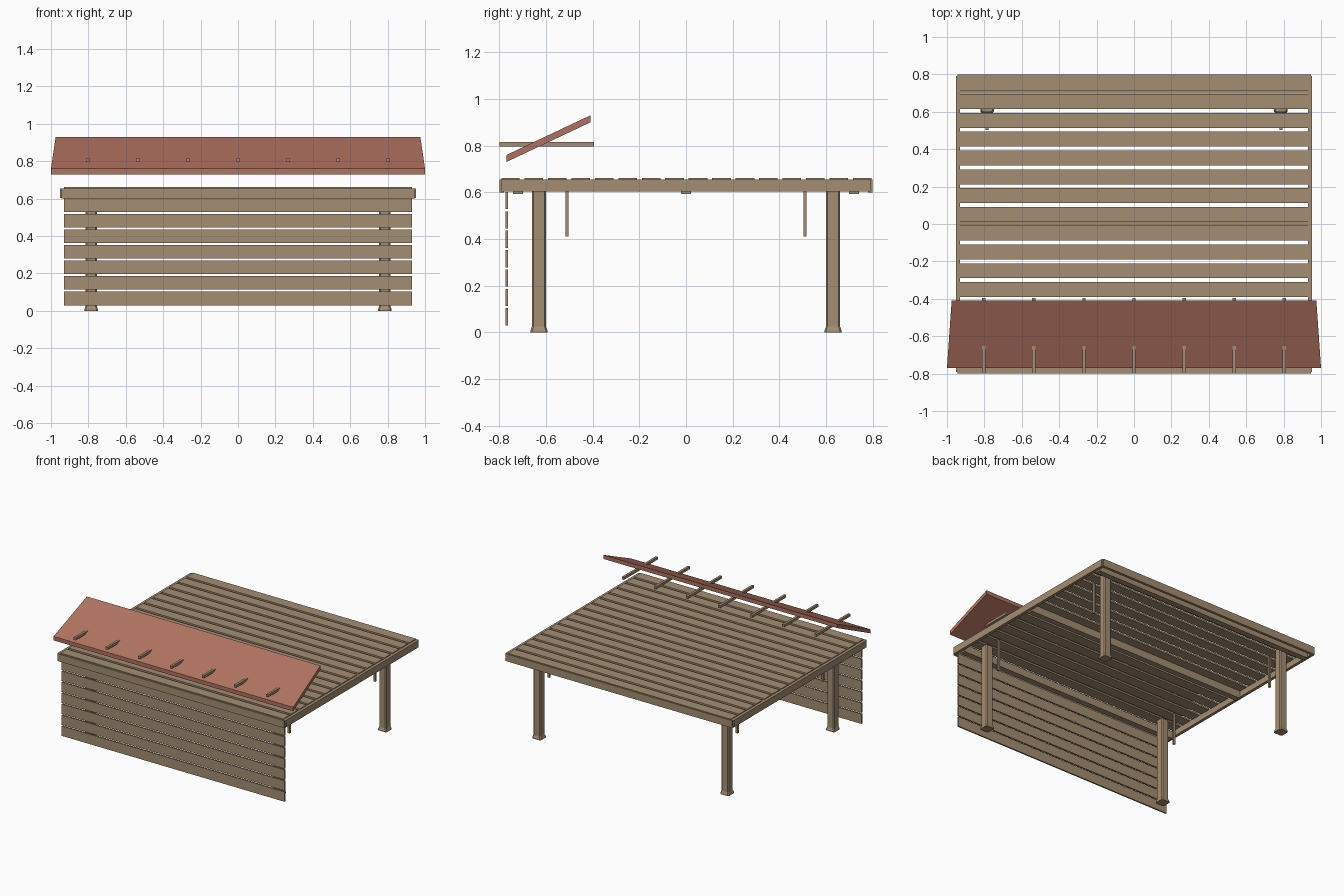
import bpy, bmesh

if "Cube" in bpy.data.objects:
    bpy.data.objects.remove(bpy.data.objects["Cube"])

def material(name, rgb):
    m = bpy.data.materials.new(name)
    m.diffuse_color = (*rgb, 1)
    m.use_nodes = True
    m.node_tree.nodes["Principled BSDF"].inputs["Base Color"].default_value = m.diffuse_color
    return m

WOOD = material("wood", (0.37, 0.27, 0.17))
RED = material("red_panel", (0.44, 0.17, 0.12))

def hexa(name, corners, mat=WOOD):
    """Solid from four bottom corners followed by four top corners."""
    bm = bmesh.new()
    v = [bm.verts.new(c) for c in corners]
    for f in ((0, 3, 2, 1), (4, 5, 6, 7), (0, 1, 5, 4), (1, 2, 6, 5), (2, 3, 7, 6), (3, 0, 4, 7)):
        bm.faces.new([v[i] for i in f])
    bmesh.ops.recalc_face_normals(bm, faces=bm.faces)
    me = bpy.data.meshes.new(name)
    bm.to_mesh(me)
    bm.free()
    ob = bpy.data.objects.new(name, me)
    me.materials.append(mat)
    bpy.context.collection.objects.link(ob)
    return ob

def box(name, x0, x1, y0, y1, z0, z1):
    return hexa(name, [(x, y, z) for z in (z0, z1)
                       for x, y in ((x0, y0), (x1, y0), (x1, y1), (x0, y1))])

# deck planks
for i in range(16):
    y = 0.795 - i * 0.1005
    box("deck_plank", -0.93, 0.93, max(y - 0.08, -0.79), y, 0.648, 0.661)

# outer frame
for s in (-1, 1):
    box("side_beam", *sorted((s * 0.93, s * 0.952)), -0.79, 0.79, 0.603, 0.655)
    box("end_beam", -0.945, 0.945, *sorted((s * 0.78, s * 0.8)), 0.6, 0.655)

# joists under the deck
for y in (-0.72, 0, 0.72):
    box("joist", -0.93, 0.93, y - 0.022, y + 0.022, 0.592, 0.648)

# posts with flared feet, and hanging pegs beside them
def rings(name, cx, cy, levels, chamfer):
    bm = bmesh.new()
    loops = []
    for z, h in levels:
        c = h - chamfer
        pts = ((h, -c), (h, c), (c, h), (-c, h), (-h, c), (-h, -c), (-c, -h), (c, -h))
        loops.append([bm.verts.new((cx + x, cy + y, z)) for x, y in pts])
    for a, b in zip(loops, loops[1:]):
        for i in range(8):
            j = (i + 1) % 8
            bm.faces.new((a[i], a[j], b[j], b[i]))
    bm.faces.new(loops[0][::-1])
    bm.faces.new(loops[-1])
    me = bpy.data.meshes.new(name)
    bm.to_mesh(me)
    bm.free()
    me.materials.append(WOOD)
    bpy.context.collection.objects.link(bpy.data.objects.new(name, me))

for sx in (-1, 1):
    for sy in (-1, 1):
        x, y = sx * 0.785, sy * 0.63
        rings("post", x, y, ((0, 0.036), (0.008, 0.036), (0.025, 0.03), (0.648, 0.03)), 0.007)
        box("hanging_peg", x - 0.008, x + 0.008, sy * 0.51 - 0.007, sy * 0.51 + 0.007, 0.41, 0.65)

# front cladding slats
for i in range(7):
    top = 0.602 - i * 0.083
    box("front_slat", -0.93, 0.93, -0.774, -0.763, top - 0.074, top)

# slanted awning panel, narrower toward its upper edge
edge = ((-1, -0.77, 0.73), (1, -0.77, 0.73), (0.975, -0.41, 0.9), (-0.975, -0.41, 0.9))
hexa("awning_panel", [*edge, *((x, y, z + 0.03) for x, y, z in edge)], RED)

# awning rods
for i in range(7):
    x = -0.803 + i * 0.2677
    box("awning_rod", x - 0.009, x + 0.009, -0.8, -0.395, 0.796, 0.815)
